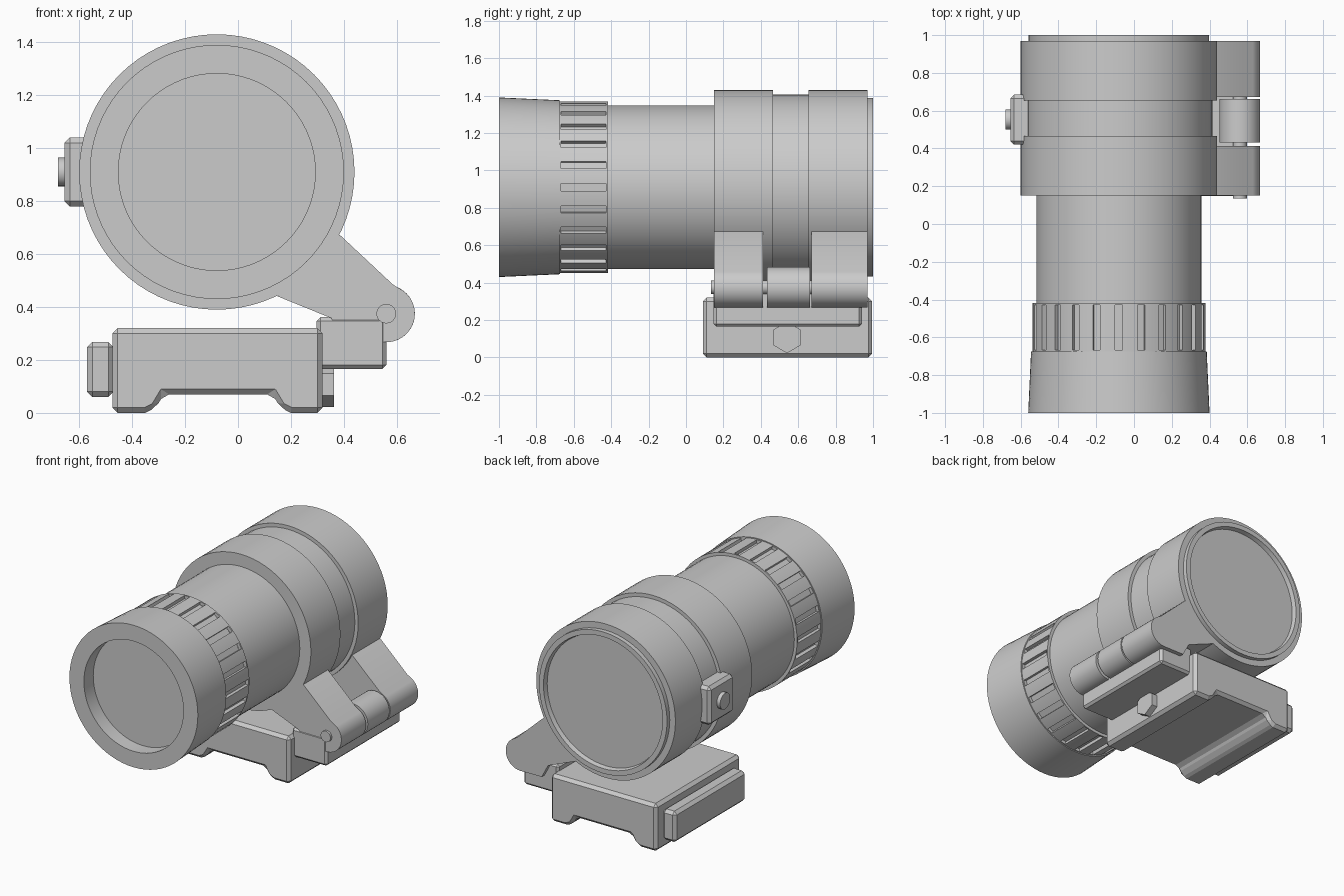
import bpy, bmesh, math
from mathutils import Vector, Matrix

if "Cube" in bpy.data.objects:
    bpy.data.objects.remove(bpy.data.objects["Cube"])

CX, CZ = -0.08, 0.91          # optical axis
PX, PZ, PR = 0.56, 0.375, 0.108   # hinge axis and knuckle radius
SEG = 72

grey = bpy.data.materials.new("plain grey")
grey.diffuse_color = (0.6, 0.6, 0.6, 1)
grey.use_nodes = True
grey.node_tree.nodes["Principled BSDF"].inputs["Base Color"].default_value = grey.diffuse_color


def finish(name, bm, bevel=0.0):
    bmesh.ops.recalc_face_normals(bm, faces=bm.faces)
    me = bpy.data.meshes.new(name)
    bm.to_mesh(me)
    bm.free()
    me.materials.append(grey)
    ob = bpy.data.objects.new(name, me)
    bpy.context.collection.objects.link(ob)
    if bevel:
        mod = ob.modifiers.new("chamfer", 'BEVEL')
        mod.width, mod.segments = bevel, 1
        mod.limit_method, mod.angle_limit = 'ANGLE', math.radians(30)
    else:
        bpy.context.view_layer.objects.active = ob
        ob.select_set(True)
        bpy.ops.object.shade_smooth_by_angle(angle=math.radians(30))
        ob.select_set(False)
    return ob


def lathe_bm(profile, cx=CX, cz=CZ, seg=SEG, phase=0.0):
    """Revolve (radius, y) points about an axis along y."""
    bm = bmesh.new()
    rings = []
    for r, y in profile:
        if r == 0:
            rings.append([bm.verts.new((cx, y, cz))] * seg)
        else:
            angles = [2 * math.pi * (i + phase) / seg for i in range(seg)]
            rings.append([bm.verts.new((cx + r * math.cos(a), y, cz + r * math.sin(a)))
                          for a in angles])
    for a, b in zip(rings, rings[1:]):
        for i in range(seg):
            j = (i + 1) % seg
            bm.faces.new(list(dict.fromkeys((a[i], a[j], b[j], b[i]))))
    return bm


def lathe(name, profile, **kw):
    return finish(name, lathe_bm(profile, **kw))


def prism(name, points, y0, y1, bevel=0.0):
    """Extrude an (x, z) outline along y."""
    bm = bmesh.new()
    face = bm.faces.new([bm.verts.new((x, y0, z)) for x, z in points])
    new = bmesh.ops.extrude_face_region(bm, geom=[face])["geom"]
    bmesh.ops.translate(bm, vec=(0, y1 - y0, 0),
                        verts=[v for v in new if isinstance(v, bmesh.types.BMVert)])
    return finish(name, bm, bevel)


def box(name, x, y, z, bevel):
    return prism(name, [(x[0], z[0]), (x[1], z[0]), (x[1], z[1]), (x[0], z[1])],
                 y[0], y[1], bevel)


def side_disc(name, x0, x1, y, z, r, seg):
    """Short cylinder with its axis along x."""
    bm = bmesh.new()
    m = Matrix.Translation(((x0 + x1) / 2, y, z)) @ Matrix.Rotation(math.pi / 2, 4, 'Y')
    if seg == 6:
        m = m @ Matrix.Rotation(math.pi / 2, 4, 'Z')
    bmesh.ops.create_cone(bm, cap_ends=True, segments=seg, radius1=r, radius2=r,
                          depth=x1 - x0, matrix=m)
    return finish(name, bm)


# Flared eyepiece with recessed front lens
lathe("eyepiece", [(0, -0.9), (0.372, -0.9), (0.372, -1), (0.48, -1),
                   (0.465, -0.675), (0, -0.675)])

# Grip ring: every third face of the outer band is sunk into a slot
bm = lathe_bm([(0, -0.675), (0.458, -0.675), (0.458, -0.668), (0.458, -0.428),
               (0.458, -0.418), (0, -0.418)], phase=-0.5)
bmesh.ops.recalc_face_normals(bm, faces=bm.faces)
slots = []
for f in bm.faces:
    c = f.calc_center_median()
    step = round(math.atan2(c.z - CZ, c.x - CX) / (2 * math.pi / SEG))
    if f.calc_area() > 0.008 and abs(c.y + 0.548) < 0.01 and step % 3 == 0:
        slots.append(f)
for f in bmesh.ops.extrude_discrete_faces(bm, faces=slots)["faces"]:
    d = -f.normal * 0.022
    bmesh.ops.translate(bm, vec=d, verts=f.verts)
finish("grip_ring", bm)

# Main tube and rear lens housing
lathe("main_tube", [(0, -0.43), (0.437, -0.43), (0.437, 0.2), (0, 0.2)])
lathe("rear_housing", [(0, 0.4), (0.495, 0.4), (0.495, 0.7), (0.478, 0.7), (0.478, 1),
                       (0.445, 1), (0.435, 0.955), (0, 0.955)])

# Two clamp rings, each with a hinge arm
arm = [(CX + 0.3, CZ - 0.5 * 0.8), (0.15, 0.44), (0.35, 0.358), (0.36, 0.30), (0.48, 0.268)]
arm = [(0.2, 0.72), (0.15, 0.44), (0.352, 0.358), (0.40, 0.268)]
for i in range(17):
    a = math.radians(-90 + 140 * i / 16)
    arm.append((PX + PR * math.cos(a), PZ + PR * math.sin(a)))
arm += [(0.585, 0.485), (0.385, 0.672)]
for tag, y0, y1, a0, a1 in (("front", 0.15, 0.465, 0.15, 0.413),
                            ("rear", 0.655, 0.97, 0.672, 0.97)):
    lathe(tag + "_clamp_ring", [(0, y0), (0.52, y0), (0.52, y1), (0, y1)])
    prism(tag + "_hinge_arm", arm, a0, a1)

# Hinge knuckle and pin
lathe("hinge_knuckle", [(0, 0.432), (PR, 0.432), (PR, 0.663), (0, 0.663)],
      cx=PX, cz=PZ, seg=48)
lathe("hinge_pin", [(0, 0.135), (0.037, 0.135), (0.037, 0.9), (0, 0.9)],
      cx=PX, cz=PZ, seg=24)

# Rail mount base with a channel along its underside, and hinge block
prism("mount_base", [(-0.475, 0), (-0.35, 0), (-0.31, 0.02), (-0.28, 0.07), (0.13, 0.07),
                     (0.16, 0.02), (0.2, 0), (0.32, 0), (0.32, 0.32), (-0.475, 0.32)],
      0.09, 0.995, 0.02)
box("hinge_block", (0.297, 0.56), (0.147, 0.94), (0.165, 0.362), 0.015)

# Clamp bar on the left, hex bolt on the right
box("clamp_bar", (-0.57, -0.47), (0.17, 0.93), (0.06, 0.268), 0.02)
side_disc("clamp_bolt", 0.3, 0.363, 0.54, 0.107, 0.084, 6)

# Side button on its housing
box("button_housing", (-0.655, -0.54), (0.42, 0.685), (0.78, 1.04), 0.02)
side_disc("button", -0.68, -0.64, 0.553, 0.91, 0.054, 32)
